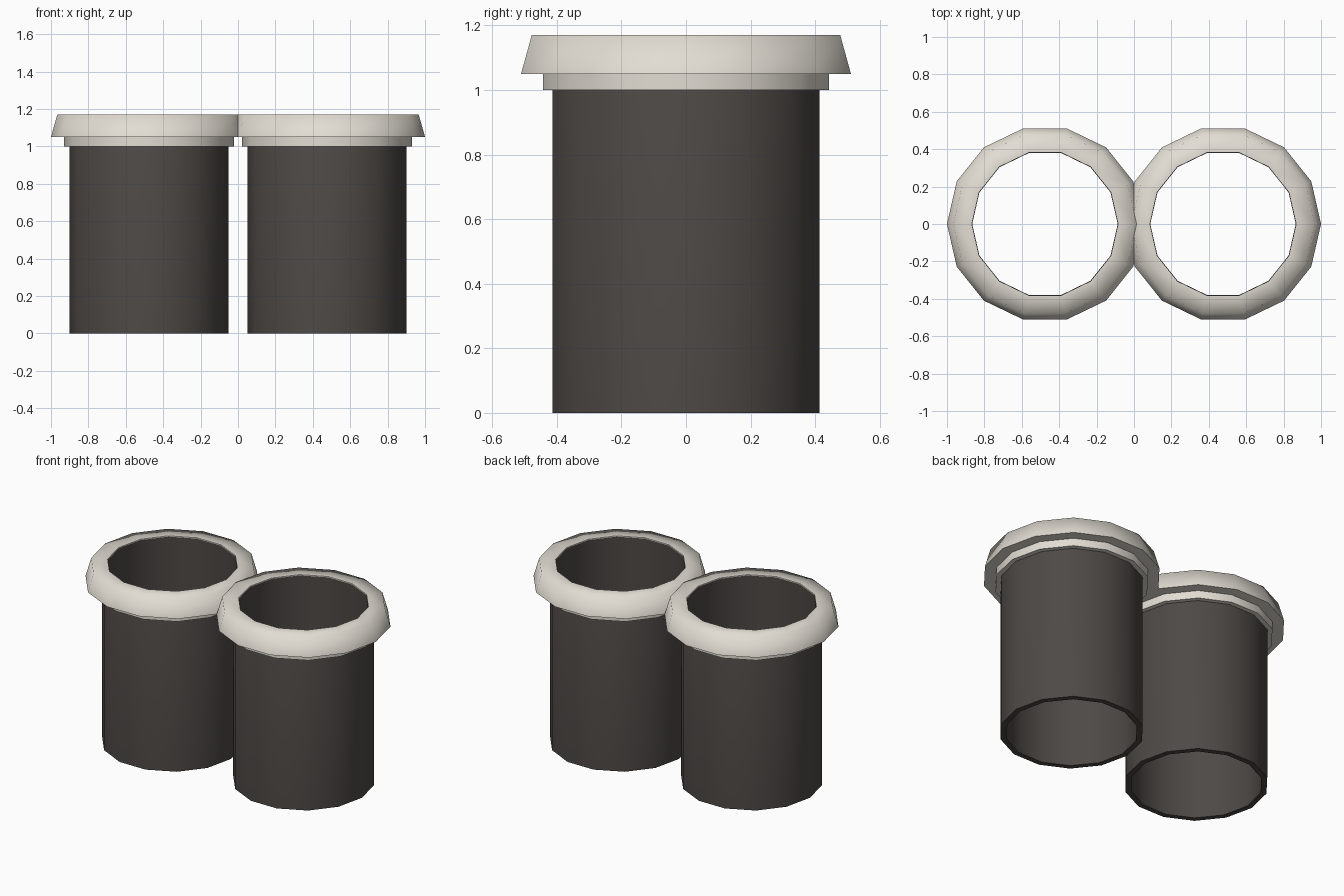
import bpy, bmesh, math

if "Cube" in bpy.data.objects:
    bpy.data.objects.remove(bpy.data.objects["Cube"])

SIDES = 14
CENTRE_X = 0.476


def material(name, colour):
    m = bpy.data.materials.new(name)
    m.diffuse_color = (*colour, 1)
    m.use_nodes = True
    m.node_tree.nodes["Principled BSDF"].inputs["Base Color"].default_value = m.diffuse_color
    return m


def lathe(name, profile, x, mat, smooth_angle):
    """Revolve a closed (radius, z) profile around a vertical axis at x."""
    bm = bmesh.new()
    rings = []
    for i in range(SIDES):
        a = 2 * math.pi * i / SIDES
        rings.append([bm.verts.new((r * math.cos(a), r * math.sin(a), z)) for r, z in profile])
    n = len(profile)
    for i in range(SIDES):
        a, b = rings[i], rings[(i + 1) % SIDES]
        for j in range(n):
            k = (j + 1) % n
            bm.faces.new((a[j], b[j], b[k], a[k]))
    bmesh.ops.recalc_face_normals(bm, faces=bm.faces)
    mesh = bpy.data.meshes.new(name)
    bm.to_mesh(mesh)
    bm.free()
    mesh.materials.append(mat)
    ob = bpy.data.objects.new(name, mesh)
    ob.location.x = x
    bpy.context.collection.objects.link(ob)
    bpy.ops.object.select_all(action='DESELECT')
    ob.select_set(True)
    bpy.context.view_layer.objects.active = ob
    bpy.ops.object.shade_smooth_by_angle(angle=math.radians(smooth_angle))
    return ob


dark = material("dark_pipe", (0.075, 0.067, 0.061))
pale = material("pale_rim", (0.76, 0.72, 0.65))

# Open tube wall, running up inside the rim
tube_profile = [(0.424, 0), (0.424, 1.02), (0.389, 1.165), (0.389, 0)]
# Collar stepping out to a tapered rim
rim_profile = [(0.391, 1.0), (0.455, 1.0), (0.455, 1.05), (0.524, 1.05),
               (0.49, 1.17), (0.391, 1.17)]

for side, sign in (("left", -1), ("right", 1)):
    lathe(side + "_tube", tube_profile, sign * CENTRE_X, dark, 40)
    lathe(side + "_rim", rim_profile, sign * CENTRE_X, pale, 80)
